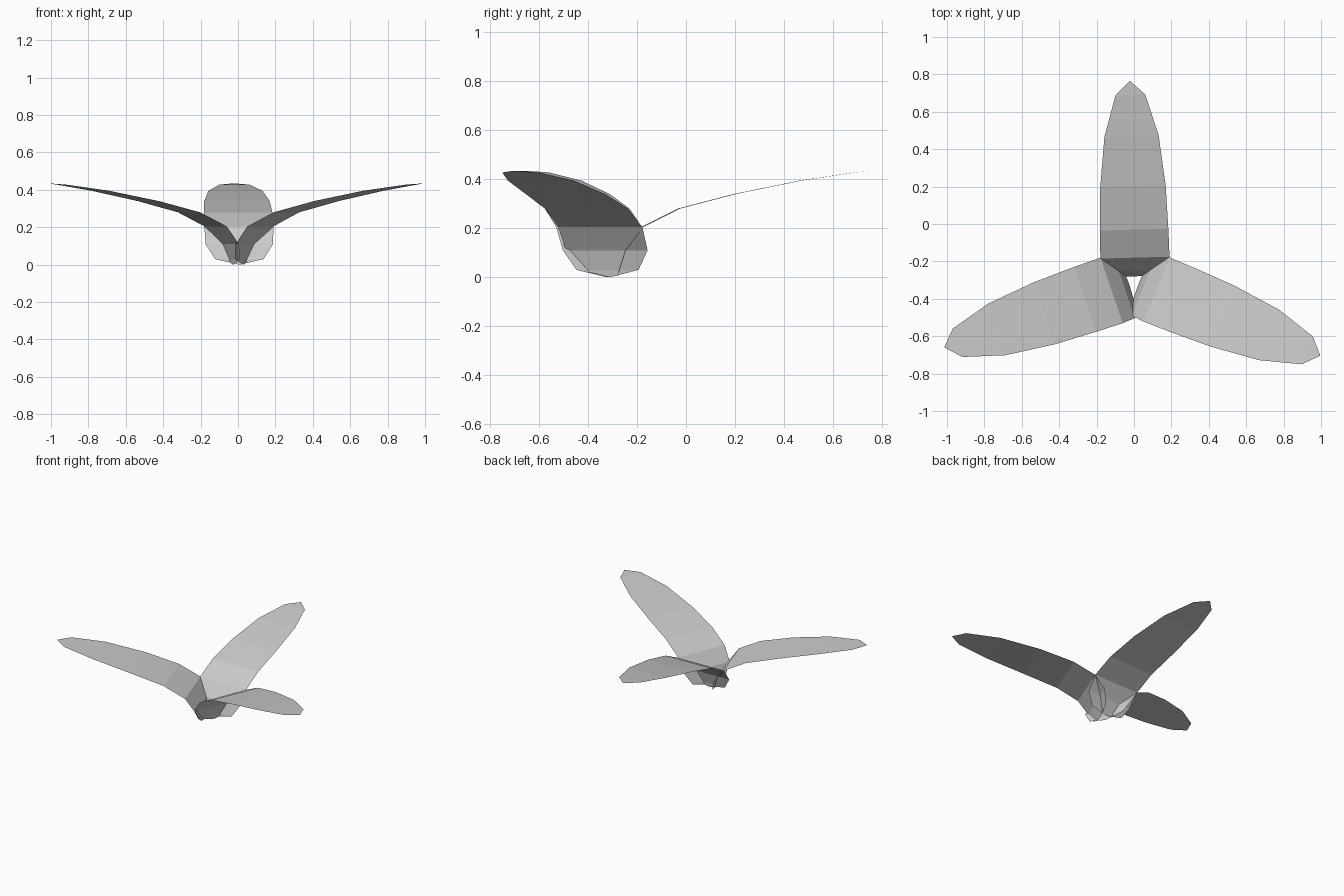
import bpy
import bmesh
from math import radians
from mathutils import Matrix, Vector

cube = bpy.data.objects.get("Cube")
if cube:
    bpy.data.objects.remove(cube, do_unlink=True)

# Single matte grey
grey = bpy.data.materials.new("plain grey")
grey.use_nodes = True
colour = (0.6, 0.6, 0.6, 1)
grey.diffuse_color = colour
grey.node_tree.nodes["Principled BSDF"].inputs["Base Color"].default_value = colour

# Leaf cross-sections from root point to tip: (outward, height, half width)
ROWS = [
    (-0.10, 0.00, 0), (-0.095, 0.03, 0.13), (-0.07, 0.11, 0.18),
    (0, 0.205, 0.185), (0.15, 0.28, 0.183), (0.38, 0.34, 0.175),
    (0.65, 0.395, 0.145), (0.87, 0.428, 0.08), (0.945, 0.435, 0),
]


def make_leaf(name, x, y, angle):
    """A thin curled leaf sheet whose root bends down into the cup."""
    bm = bmesh.new()
    rows = []
    for out, height, half in ROWS:
        sides = (-half, half) if half else (0,)
        rows.append([bm.verts.new((out, s, height)) for s in sides])
    for lower, upper in zip(rows, rows[1:]):
        bm.faces.new([lower[0], *upper, *reversed(lower[1:])])
    place = Matrix.Translation(Vector((x, y, 0))) @ Matrix.Rotation(radians(angle), 4, "Z")
    bm.transform(place)
    mesh = bpy.data.meshes.new(name)
    bm.to_mesh(mesh)
    bm.free()
    mesh.materials.append(grey)
    leaf = bpy.data.objects.new(name, mesh)
    bpy.context.collection.objects.link(leaf)


# Three leaves forming an open cup
make_leaf("back_leaf", 0.005, -0.18, 91.6)
make_leaf("right_leaf", -0.12, -0.355, 198.8)
make_leaf("left_leaf", 0.12, -0.35, -22)
